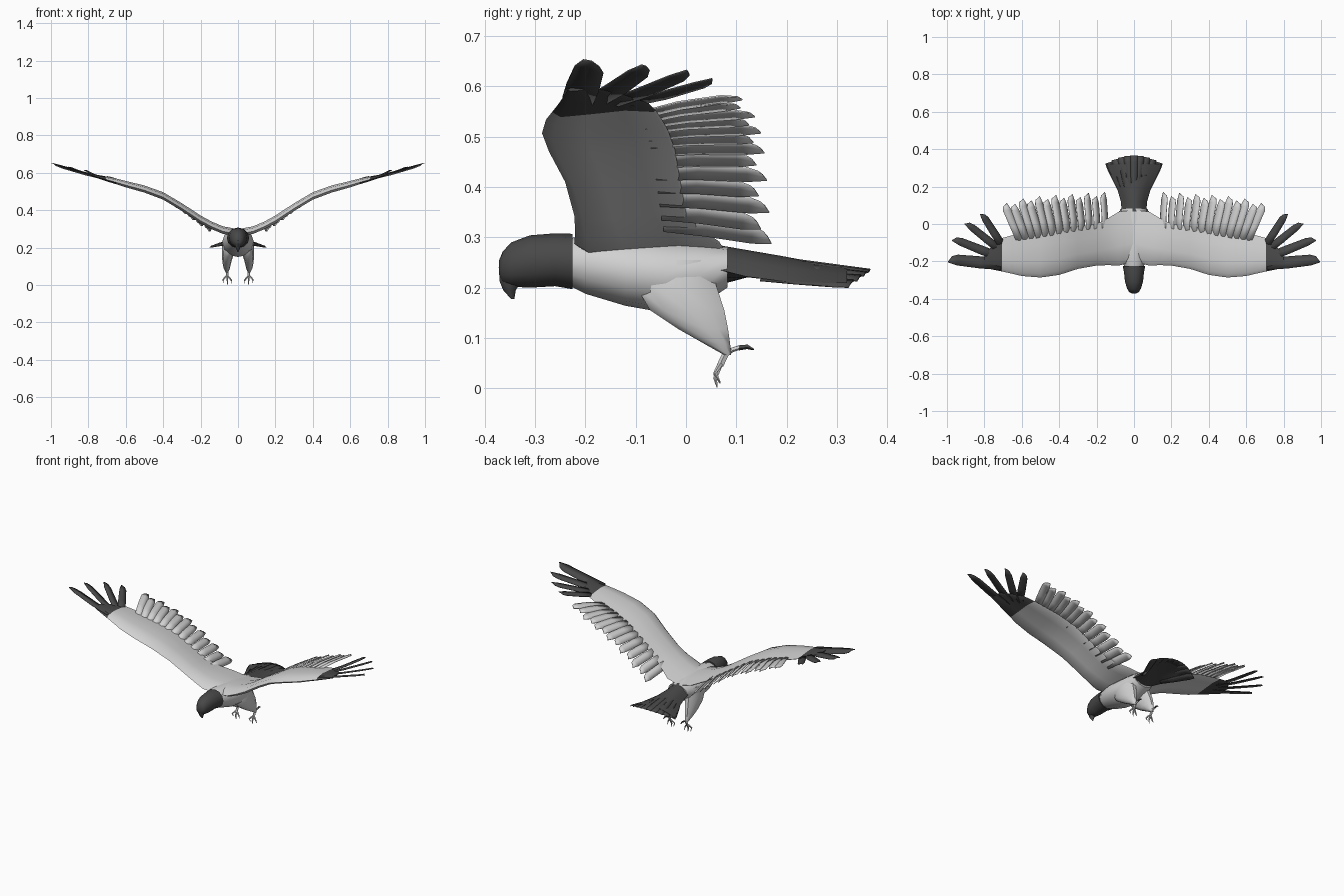
import bpy, bmesh, math
from mathutils import Vector

cube = bpy.data.objects.get("Cube")
if cube:
    bpy.data.objects.remove(cube, do_unlink=True)


def make_mat(name, v):
    m = bpy.data.materials.new(name)
    m.use_nodes = True
    m.diffuse_color = (v, v, v, 1)
    m.node_tree.nodes["Principled BSDF"].inputs["Base Color"].default_value = (v, v, v, 1)
    return m


LIGHT = make_mat("pale grey plumage", 0.64)
DARK = make_mat("charcoal plumage", 0.065)


def finish(name, bm, mats, mirror=False, angle=50, solid=0):
    """Turn a bmesh into a shaded object, optionally mirrored and thickened."""
    bmesh.ops.recalc_face_normals(bm, faces=bm.faces)
    me = bpy.data.meshes.new(name)
    bm.to_mesh(me)
    bm.free()
    ob = bpy.data.objects.new(name, me)
    bpy.context.collection.objects.link(ob)
    for m in mats:
        me.materials.append(m)
    bpy.ops.object.select_all(action='DESELECT')
    ob.select_set(True)
    bpy.context.view_layer.objects.active = ob
    bpy.ops.object.shade_smooth_by_angle(angle=math.radians(angle))
    if solid:
        ob.modifiers.new("thickness", 'SOLIDIFY').thickness = solid
    if mirror:
        ob.modifiers.new("other_side", 'MIRROR').use_mirror_merge = False
    return ob


def loft(bm, rings):
    """Skin closed rings of equal length and cap both ends."""
    vs = [[bm.verts.new(p) for p in r] for r in rings]
    n = len(vs[0])
    for a, b in zip(vs, vs[1:]):
        for i in range(n):
            j = (i + 1) % n
            bm.faces.new((a[i], a[j], b[j], b[i]))
    bm.faces.new(vs[0])
    bm.faces.new(vs[-1])


def angles(n):
    return [2 * math.pi * i / n for i in range(n)]


def ring_y(y, hw, z0, z1, n=12):
    return [(hw * math.cos(a), y, (z0 + z1) / 2 + (z1 - z0) / 2 * math.sin(a)) for a in angles(n)]


def ring_z(z, x, hw, y0, y1, n=10):
    return [(x + hw * math.cos(a), (y0 + y1) / 2 + (y1 - y0) / 2 * math.sin(a), z) for a in angles(n)]


def tube(bm, path, radii, n=5):
    pts = [Vector(p) for p in path]
    rings = []
    for i, p in enumerate(pts):
        d = (pts[min(i + 1, len(pts) - 1)] - pts[max(i - 1, 0)]).normalized()
        u = d.cross(Vector((1, 0.1, 0))).normalized()
        v = d.cross(u)
        rings.append([p + radii[i] * (u * math.cos(a) + v * math.sin(a)) for a in angles(n)])
    loft(bm, rings)


def blade(bm, base, tip, width, side, bow=0.0, taper=(0.6, 0.9, 1.0, 0.6), skew=0.0):
    """Flat feather: a strip of quads with an oblique end."""
    base, tip, side = Vector(base), Vector(tip), Vector(side).normalized()
    up = side.cross(tip - base).normalized()
    prev = None
    for t, w in zip((0, 0.4, 0.85, 1), taper):
        c = base.lerp(tip, t) + up * bow * math.sin(math.pi * t)
        s = side * width * w / 2
        d = (tip - base) * (skew if t == 1 else 0)
        row = [bm.verts.new(c - s - d), bm.verts.new(c + up * width * 0.06), bm.verts.new(c + s + d)]
        if prev:
            for k in (0, 1):
                bm.faces.new((prev[k], prev[k + 1], row[k + 1], row[k]))
        prev = row


# Torso
bm = bmesh.new()
loft(bm, [ring_y(*r) for r in (
    (-0.24, 0.046, 0.208, 0.296), (-0.20, 0.064, 0.188, 0.304), (-0.12, 0.084, 0.164, 0.302),
    (-0.04, 0.086, 0.15, 0.296), (0.03, 0.076, 0.165, 0.29), (0.082, 0.064, 0.2, 0.281))])
finish("torso", bm, [LIGHT])

# Head with hooked beak
bm = bmesh.new()
loft(bm, [ring_y(*r) for r in (
    (-0.371, 0.012, 0.225, 0.255), (-0.364, 0.026, 0.208, 0.272), (-0.347, 0.036, 0.202, 0.29),
    (-0.31, 0.048, 0.2, 0.304), (-0.26, 0.053, 0.203, 0.308), (-0.225, 0.06, 0.197, 0.307))])
finish("head", bm, [DARK])
bm = bmesh.new()
loft(bm, [ring_z(*r, n=8) for r in (
    (0.24, 0, 0.022, -0.372, -0.32), (0.212, 0, 0.017, -0.37, -0.328),
    (0.195, 0, 0.010, -0.363, -0.338), (0.178, 0, 0.003, -0.348, -0.341))])
finish("beak", bm, [DARK])

# Wing skin: x, leading y, trailing y, height, thickness
STATIONS = (
    (0.0, -0.20, 0.075, 0.272, 0.045), (0.08, -0.222, 0.066, 0.287, 0.045),
    (0.14, -0.22, 0.03, 0.312, 0.045), (0.2, -0.222, 0.0, 0.344, 0.046),
    (0.3, -0.24, -0.012, 0.41, 0.046), (0.4, -0.272, -0.022, 0.47, 0.044),
    (0.5, -0.286, -0.035, 0.507, 0.042), (0.6, -0.278, -0.05, 0.534, 0.038),
    (0.65, -0.266, -0.06, 0.549, 0.034), (0.705, -0.254, -0.075, 0.564, 0.028),
    (0.76, -0.243, -0.12, 0.58, 0.018), (0.8, -0.235, -0.165, 0.593, 0.01))
SECTION = ((0, 0), (0.08, 0.4), (0.35, 0.6), (0.7, 0.42), (1, 0.1),
           (0.98, 0), (0.7, 0.08), (0.35, -0.15), (0.08, -0.3))


def wing_height(x):
    for a, b in zip(STATIONS, STATIONS[1:]):
        if a[0] <= x <= b[0]:
            return a[3] + (b[3] - a[3]) * (x - a[0]) / (b[0] - a[0])


bm = bmesh.new()
loft(bm, [[(x, y0 + (y1 - y0) * t, z + th * h) for t, h in SECTION] for x, y0, y1, z, th in STATIONS])
bmesh.ops.recalc_face_normals(bm, faces=bm.faces)
for f in bm.faces:
    # The dark tip reaches further inward underneath
    f.material_index = int(f.calc_center_median().x > (0.65 if f.normal.z < 0 else 0.705))
finish("wing", bm, [LIGHT, DARK], mirror=True, angle=60)

# Trailing flight feathers, rolled more steeply toward the body
bm = bmesh.new()
COUNT = 13
for i in range(COUNT):
    f = i / (COUNT - 1)
    x = 0.165 + 0.525 * f
    y = 0.162 - 0.03 * f - 0.03 * f ** 6 - 0.018 * (i % 2)
    xb = x - 0.01 - 0.07 * f ** 1.5
    roll = math.radians(46 - 28 * f)
    blade(bm, (xb, -0.045 - 0.045 * f, wing_height(xb) + 0.007), (x, y, wing_height(x) - 0.025 + 0.043 * f),
          0.05, (math.cos(roll), -0.15 * f, math.sin(roll)), bow=0.006, taper=(0.8, 0.95, 0.95, 0.6), skew=-0.04)
finish("flight_feathers", bm, [LIGHT], mirror=True, angle=15, solid=0.003)

# Spread wing tip feathers: base, tip, width
bm = bmesh.new()
for base, tip, w in (
        ((0.71, -0.215, 0.572), (0.985, -0.188, 0.647), 0.07),
        ((0.71, -0.18, 0.572), (0.962, -0.08, 0.638), 0.052),
        ((0.70, -0.15, 0.567), (0.893, 0.004, 0.628), 0.046),
        ((0.70, -0.12, 0.567), (0.81, 0.052, 0.612), 0.046)):
    d = Vector(tip) - Vector(base)
    blade(bm, base, tip, w, (d.y, -d.x, 0.25 * d.length), bow=-0.004, taper=(0.9, 0.95, 0.85, 0.5), skew=0.035)
finish("wing_tip_feathers", bm, [DARK], mirror=True, angle=15, solid=0.003)

# Tail: arched core plus a fan of feathers
bm = bmesh.new()
rings = []
for y, hw, top, edge, th in ((0.068, 0.066, 0.284, 0.235, 0.078), (0.12, 0.07, 0.275, 0.222, 0.055),
                             (0.19, 0.09, 0.263, 0.213, 0.03), (0.26, 0.12, 0.25, 0.21, 0.012),
                             (0.32, 0.147, 0.242, 0.209, 0.004)):
    ts = [k / 3 for k in range(-3, 4)]
    up = [(hw * t, y, top - (top - edge) * t * t) for t in ts]
    low = [(hw * t, y, top - (top - edge) * t * t - th * (1 - t * t)) for t in ts[-2:0:-1]]
    rings.append(up + low)
loft(bm, rings)
finish("tail_core", bm, [DARK])
bm = bmesh.new()
for k in range(-4, 5):
    t = k / 4
    blade(bm, (0.06 * t, 0.15, 0.264 - 0.045 * t * t), (0.137 * t, 0.366 - 0.038 * t * t, 0.235 - 0.026 * t * t),
          0.042, (1, -0.35 * t, -0.4 * t), taper=(0.5, 0.8, 1, 0.9))
finish("tail_feathers", bm, [DARK], angle=15, solid=0.003)

# Feathered thighs
bm = bmesh.new()
loft(bm, [ring_z(*r) for r in (
    (0.255, 0.04, 0.034, -0.09, 0.06), (0.205, 0.048, 0.037, -0.105, 0.064),
    (0.155, 0.056, 0.030, -0.075, 0.08), (0.118, 0.060, 0.023, -0.018, 0.086),
    (0.088, 0.060, 0.016, 0.036, 0.089), (0.066, 0.059, 0.006, 0.076, 0.09))])
finish("thigh", bm, [LIGHT], mirror=True)

# Feet: shank, three front toes and a hind toe
bm = bmesh.new()
tube(bm, ((0.058, 0.088, 0.08), (0.058, 0.078, 0.066), (0.058, 0.068, 0.045)), (0.006, 0.007, 0.007))
for x, tip_y, drop in ((0.036, 0.068, 0.008), (0.056, 0.062, 0.0), (0.079, 0.068, 0.01)):
    tube(bm, ((0.058, 0.07, 0.05), ((x + 0.058) / 2, 0.064, 0.036 + drop / 2),
              (x, 0.058, 0.02 + drop), (x, tip_y, 0.002 + drop)), (0.005, 0.005, 0.004, 0.0012))
tube(bm, ((0.058, 0.078, 0.068), (0.058, 0.092, 0.077), (0.058, 0.108, 0.082)), (0.005, 0.005, 0.005))
finish("foot", bm, [LIGHT], mirror=True)
bm = bmesh.new()
tube(bm, ((0.058, 0.105, 0.081), (0.058, 0.122, 0.083), (0.058, 0.135, 0.077)), (0.0055, 0.005, 0.0015))
finish("hind_claw", bm, [DARK], mirror=True)
